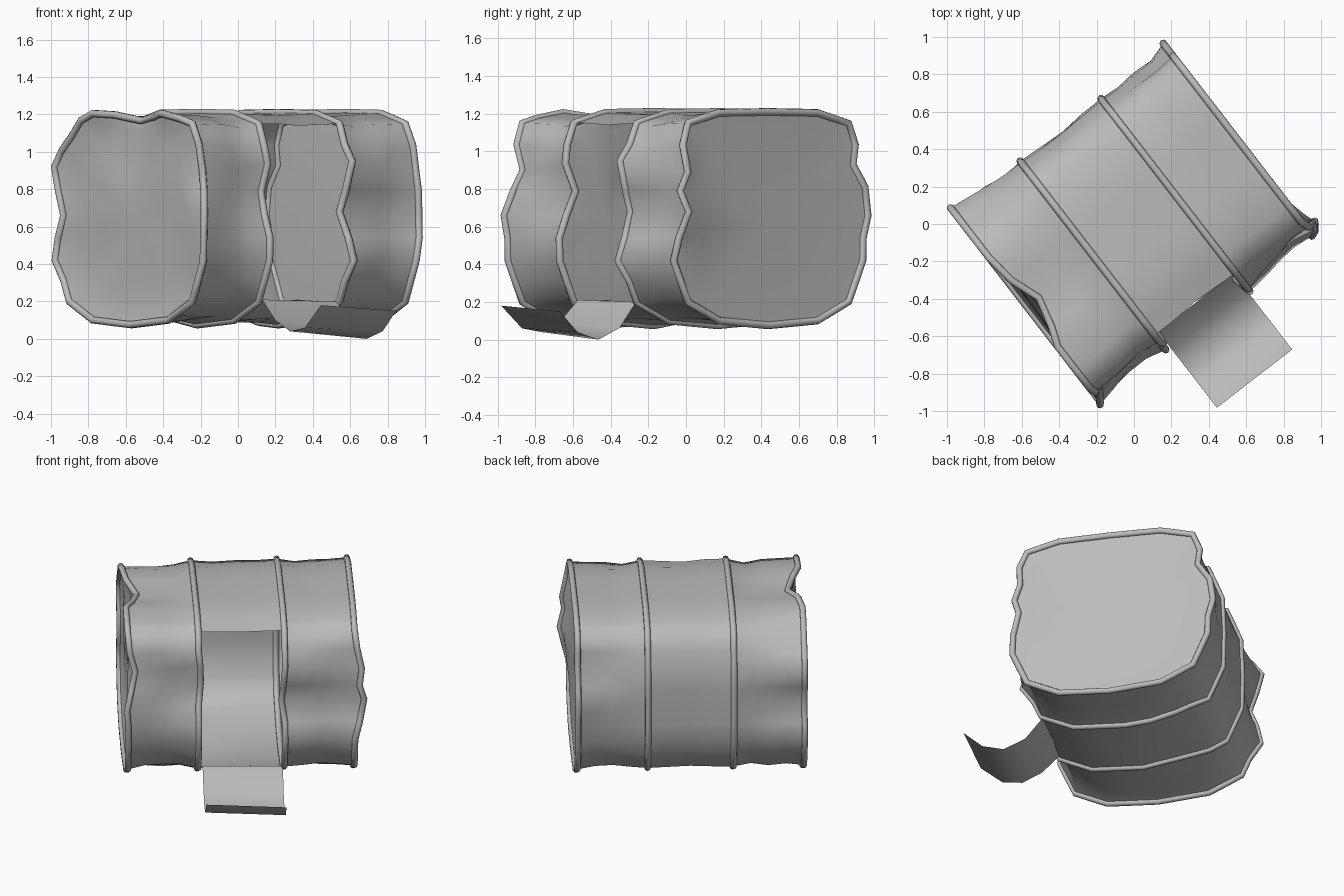
import bpy
import bmesh
import random
from mathutils import Vector

if "Cube" in bpy.data.objects:
    bpy.data.objects.remove(bpy.data.objects["Cube"])

random.seed(4)
SIDES = 32
GAP_START, GAP_END = 28, 4      # section indices bounding the torn opening

steel = bpy.data.materials.new("grey steel")
steel.use_nodes = True
GREY = (0.5, 0.5, 0.5, 1)
steel.diffuse_color = GREY
steel.node_tree.nodes["Principled BSDF"].inputs["Base Color"].default_value = GREY


def world(p):
    """Barrel space (along axis, towards opening, up) to world space."""
    u, v, z = p
    return Vector((0.79 * u + 0.61 * v, 0.61 * u - 0.79 * v, z))


def base_section():
    """Squarish cross-section, counted from the open side over the top."""
    upper = [(0.64, 0.66), (0.63, 0.92), (0.54, 1.15), (0.33, 1.205), (0, 1.21)]
    lower = [(0.33, 0.1), (0.54, 0.2), (0.635, 0.42)]
    pts = upper + [(-v, z) for v, z in reversed(upper[:-1])]
    pts += [(-v, z) for v, z in reversed(lower)] + [(0, 0.075)] + lower
    fine = []
    for i, a in enumerate(pts):
        b = pts[(i + 1) % len(pts)]
        fine += [Vector(a), (Vector(a) + Vector(b)) / 2]
    return fine


SECTION = base_section()


def hoop_path(u, dents):
    """Section at one station, pushed by dents: index -> (du, dv, dz)."""
    pts = [Vector((u, p.x, p.y)) for p in SECTION]
    for i, d in dents.items():
        pts[i] += Vector(d)
    return pts


def mesh_object(name, bm):
    bmesh.ops.recalc_face_normals(bm, faces=bm.faces)
    for f in bm.faces:
        f.smooth = True
    me = bpy.data.meshes.new(name)
    bm.to_mesh(me)
    bm.free()
    me.materials.append(steel)
    ob = bpy.data.objects.new(name, me)
    bpy.context.collection.objects.link(ob)
    return ob


def add_loop(bm, pts):
    return [bm.verts.new(world(p)) for p in pts]


def bridge(bm, a, b, skip=()):
    n = len(a)
    for i in range(n):
        if i not in skip:
            j = (i + 1) % n
            bm.faces.new((a[i], a[j], b[j], b[i]))


# Four hoops, each bent in its own way
hoops = [
    hoop_path(-0.725, {
        0: (-.01, .015, 0), 1: (.02, -.02, 0), 2: (.045, -.06, -.02), 3: (.01, 0, 0),
        6: (0, -.06, 0), 7: (.04, 0, -.02), 8: (.08, 0, -.045), 9: (.02, 0, -.01),
        11: (0, 0, -.01), 12: (0, .02, -.07), 13: (0, -.02, -.03),
        14: (0, -.04, 0), 16: (0, .05, 0), 18: (0, -.03, 0)}),
    hoop_path(-0.277, {
        0: (0, -.05, 0), 1: (.015, -.095, 0), 2: (.01, -.025, .02),
        22: (0, 0, .03), 23: (0, 0, .015)}),
    hoop_path(0.27, {
        0: (-.02, -.075, .02), 1: (-.01, -.03, 0), 2: (0, .02, .03),
        30: (0, .03, 0), 31: (0, -.02, 0), 21: (0, 0, .02), 22: (0, 0, .03)}),
    hoop_path(0.715, {
        0: (.06, -.06, .02), 1: (.03, -.02, 0), 2: (.045, -.055, -.03), 3: (.015, 0, 0),
        14: (0, .06, .01), 15: (0, -.015, .02), 16: (0, -.03, 0), 31: (.03, -.015, 0)}),
]


# Crumpled wall between neighbouring hoops, open in the middle bay
def crumple(pts, depth):
    """Smooth random dents pressed towards the barrel axis."""
    push = [random.uniform(0, depth) for _ in range(SIDES // 4)]
    for i, p in enumerate(pts):
        k, t = divmod(i / 4, 1)
        k = int(k)
        amount = push[k] * (1 - t) + push[(k + 1) % len(push)] * t
        p.y *= 1 - amount
        p.z += (0.645 - p.z) * amount
    return pts


opening = [i % SIDES for i in range(GAP_START, SIDES + GAP_END)]
for bay, name in enumerate(("front_wall", "middle_wall", "rear_wall")):
    bm = bmesh.new()
    a, b = hoops[bay], hoops[bay + 1]
    stations = [a]
    for t in (0.25, 0.5, 0.75):
        mid = [p.lerp(q, t) for p, q in zip(a, b)]
        stations.append(crumple(mid, 0.025 if bay == 1 else 0.05))
    stations.append(b)
    loops = [add_loop(bm, s) for s in stations]
    for p, q in zip(loops, loops[1:]):
        bridge(bm, p, q, opening if bay == 1 else ())
    loose = [v for v in bm.verts if not v.link_faces]
    bmesh.ops.delete(bm, geom=loose, context='VERTS')
    mesh_object(name, bm)


# Round rolled hoops
for i, pts in enumerate(hoops):
    cu = bpy.data.curves.new("hoop_%d" % (i + 1), 'CURVE')
    cu.dimensions = '3D'
    cu.bevel_depth = 0.02
    cu.bevel_resolution = 2
    sp = cu.splines.new('POLY')
    sp.points.add(SIDES - 1)
    for point, p in zip(sp.points, pts):
        point.co = (*world(p), 1)
    sp.use_cyclic_u = True
    cu.materials.append(steel)
    ob = bpy.data.objects.new(cu.name, cu)
    bpy.context.collection.objects.link(ob)
    bpy.ops.object.select_all(action='DESELECT')
    ob.select_set(True)
    bpy.context.view_layer.objects.active = ob
    bpy.ops.object.convert(target='MESH')


# End lids, the front one dished and dented
def lid(name, rim, depth, dent):
    bm = bmesh.new()
    centre = Vector((depth, 0, 0.645))
    prev = add_loop(bm, rim)
    for s in (0.88, 0.7, 0.4):
        pts = []
        for i, p in enumerate(rim):
            q = centre.lerp(p, s)
            q.x = depth + (p.x - depth) * s ** 3
            if i % 4 == 0:
                q.x += random.uniform(-dent, dent)
            pts.append(q)
        # ease the dents between every fourth point
        for i, q in enumerate(pts):
            t = i % 4 / 4
            if t:
                k = i - i % 4
                q.x = pts[k].x * (1 - t) + pts[(k + 4) % SIDES].x * t
        loop = add_loop(bm, pts)
        bridge(bm, prev, loop)
        prev = loop
    hub = bm.verts.new(world(centre))
    for i in range(SIDES):
        bm.faces.new((prev[i], prev[(i + 1) % SIDES], hub))
    mesh_object(name, bm)


lid("front_lid", hoops[0], -0.695, 0.015)
lid("rear_lid", hoops[-1], 0.705, 0)


# Torn sheet curling out below the opening
bm = bmesh.new()
left = [(0.535, 0.21), (0.65, 0.1), (0.78, 0.04), (0.91, 0.06), (1.05, 0.18)]
right = [(0.535, 0.2), (0.65, 0.06), (0.79, 0), (0.93, 0.04), (1.05, 0.15)]
rows = []
for (v0, z0), (v1, z1) in zip(left, right):
    ends = Vector((-0.25, v0, z0)), Vector((0.26, v1, z1))
    rows.append(add_loop(bm, [ends[0].lerp(ends[1], t / 3) for t in range(4)]))
for a, b in zip(rows, rows[1:]):
    for i in range(3):
        bm.faces.new((a[i], a[i + 1], b[i + 1], b[i]))
mesh_object("torn_flap", bm)
